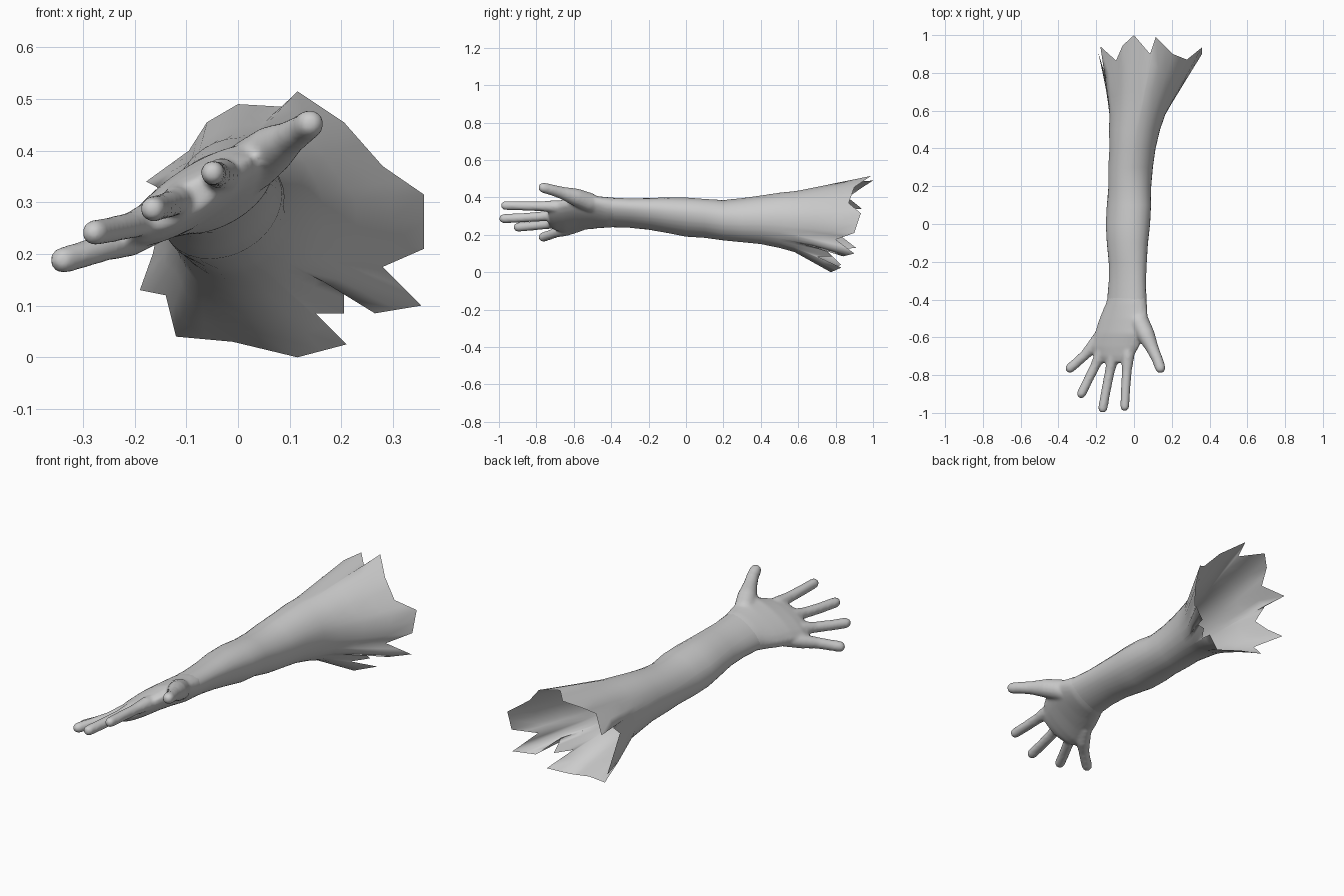
import bpy, bmesh, math
from mathutils import Vector

if "Cube" in bpy.data.objects:
    bpy.data.objects.remove(bpy.data.objects["Cube"])

skin = bpy.data.materials.new("plain grey")
skin.diffuse_color = (0.6, 0.6, 0.6, 1)
skin.use_nodes = True
skin.node_tree.nodes["Principled BSDF"].inputs["Base Color"].default_value = skin.diffuse_color


def section(y, cx, cz, a, b, tilt, angles):
    """Tilted elliptical cross-section, sampled at polar angles."""
    ring = []
    for p in angles:
        q = p - math.radians(tilt)
        r = 1 / math.hypot(math.cos(q) / a, math.sin(q) / b)
        ring.append(Vector((cx + r * math.cos(p), y, cz + r * math.sin(p))))
    return ring


def loft(bm, rings, capped):
    """Skin a list of equal rings, optionally closing both ends."""
    rows = [[bm.verts.new(p) for p in ring] for ring in rings]
    n = len(rows[0])
    for r, s in zip(rows, rows[1:]):
        for i in range(n):
            j = (i + 1) % n
            bm.faces.new((r[i], s[i], s[j], r[j]))
    if capped:
        bm.faces.new(rows[0])
        bm.faces.new(rows[-1][::-1])


def digit(bm, *path):
    """Round-ended tapered tube through (x, y, z, radius) stations."""
    pts = [(Vector(p[:3]), p[3]) for p in path]
    end, r = pts[-1]
    axis = (end - pts[-2][0]).normalized()
    for k in (30, 55, 75, 87):
        t = math.radians(k)
        pts.append((end + axis * r * math.sin(t), r * math.cos(t)))
    rings = []
    for i, (p, rad) in enumerate(pts):
        d = (pts[min(i + 1, len(pts) - 1)][0] - pts[max(i - 1, 0)][0]).normalized()
        u = d.cross(Vector((0, 0, 1))).normalized()
        v = u.cross(d)
        rings.append([p + rad * (u * math.cos(t) + v * math.sin(t))
                      for t in (math.tau * k / 16 for k in range(16))])
    loft(bm, rings, True)


def finish(bm, name):
    me = bpy.data.meshes.new(name)
    bm.to_mesh(me)
    bm.free()
    me.materials.append(skin)
    for f in me.polygons:
        f.use_smooth = True
    ob = bpy.data.objects.new(name, me)
    bpy.context.collection.objects.link(ob)
    return ob


# Torn open end of the arm, counter-clockwise seen from the hand
torn = [(.36, .90, .21), (.36, .935, .315), (.28, .87, .37), (.205, .90, .455),
        (.115, .99, .515), (.085, .90, .485), (0, 1.0, .49), (-.06, .945, .455),
        (-.095, .865, .40), (-.178, .94, .34), (-.155, .82, .33), (-.15, .75, .27),
        (-.165, .82, .20), (-.19, .91, .13), (-.14, .75, .12), (-.12, .83, .04),
        (-.01, .80, .03), (.115, .775, 0), (.21, .83, .025), (.15, .70, .085),
        (.205, .78, .085), (.205, .72, .14), (.265, .84, .085), (.355, .90, .10),
        (.28, .80, .175)]
edge = []
for p, q in zip(torn, torn[1:] + torn[:1]):
    edge += [Vector(p), (Vector(p) + Vector(q)) / 2]

# Polar angle of each edge point, kept increasing around the arm
angles = []
for p in edge:
    t = math.atan2(p.z - .26, p.x - .085)
    if angles:
        while t < angles[-1] - math.pi:
            t += math.tau
        t = max(t, angles[-1] + .025)
    angles.append(t)

# Forearm: y, centre x, centre z, half width, half height, tilt
arm = [(-.40, -.038, .320, .114, .063, 30), (-.30, -.035, .316, .107, .066, 30),
       (-.20, -.033, .312, .108, .075, 30), (-.10, -.035, .305, .115, .088, 30),
       (0, -.032, .295, .123, .098, 30), (.10, -.027, .288, .123, .097, 30),
       (.20, -.022, .278, .114, .107, 20), (.30, -.018, .278, .118, .118, 0),
       (.40, -.008, .280, .122, .130, 0), (.50, .003, .277, .135, .148, 0),
       (.58, .018, .270, .148, .163, 0)]
rings = [section(*s, angles) for s in arm]
last = rings[-1]
for f in (.33, .67, 1):
    rings.append([a.lerp(b, f) for a, b in zip(last, edge)])
bm = bmesh.new()
loft(bm, rings, False)
finish(bm, "forearm")

# Palm, its rear end tucked inside the wrist
palm = [(-.33, -.035, .317, .100, .059, 30), (-.38, -.037, .319, .110, .063, 30),
        (-.42, -.040, .320, .120, .065, 30), (-.50, -.055, .322, .146, .060, 31),
        (-.58, -.075, .318, .156, .056, 32), (-.65, -.100, .302, .150, .050, 32),
        (-.70, -.108, .297, .125, .042, 32), (-.735, -.100, .302, .085, .030, 32)]
round_angles = [math.tau * k / 32 for k in range(32)]
bm = bmesh.new()
loft(bm, [section(*s, round_angles) for s in palm], True)

# Thumb and four fingers
digit(bm, (-.01, -.46, .34, .045), (.03, -.52, .375, .052), (.065, -.59, .402, .047),
      (.10, -.665, .425, .033), (.125, -.72, .441, .029), (.139, -.762, .452, .028))
digit(bm, (-.03, -.60, .35, .03), (-.032, -.70, .352, .034), (-.038, -.78, .353, .026),
      (-.045, -.88, .355, .025), (-.049, -.967, .357, .024))
digit(bm, (-.09, -.60, .315, .03), (-.11, -.70, .308, .033), (-.128, -.78, .298, .026),
      (-.148, -.88, .291, .025), (-.165, -.975, .287, .025))
digit(bm, (-.13, -.58, .285, .03), (-.172, -.68, .268, .033), (-.205, -.75, .256, .026),
      (-.245, -.83, .247, .025), (-.278, -.898, .241, .025))
digit(bm, (-.16, -.56, .25, .03), (-.212, -.64, .228, .034), (-.258, -.692, .213, .027),
      (-.30, -.73, .199, .026), (-.338, -.763, .188, .026))
bmesh.ops.recalc_face_normals(bm, faces=bm.faces)
hand = finish(bm, "hand")

# Fuse palm and digits into one soft surface
fuse = hand.modifiers.new("fuse", 'REMESH')
fuse.mode = 'VOXEL'
fuse.voxel_size = .008
fuse.use_smooth_shade = True
soft = hand.modifiers.new("soften", 'SMOOTH')
soft.factor = .5
soft.iterations = 6
